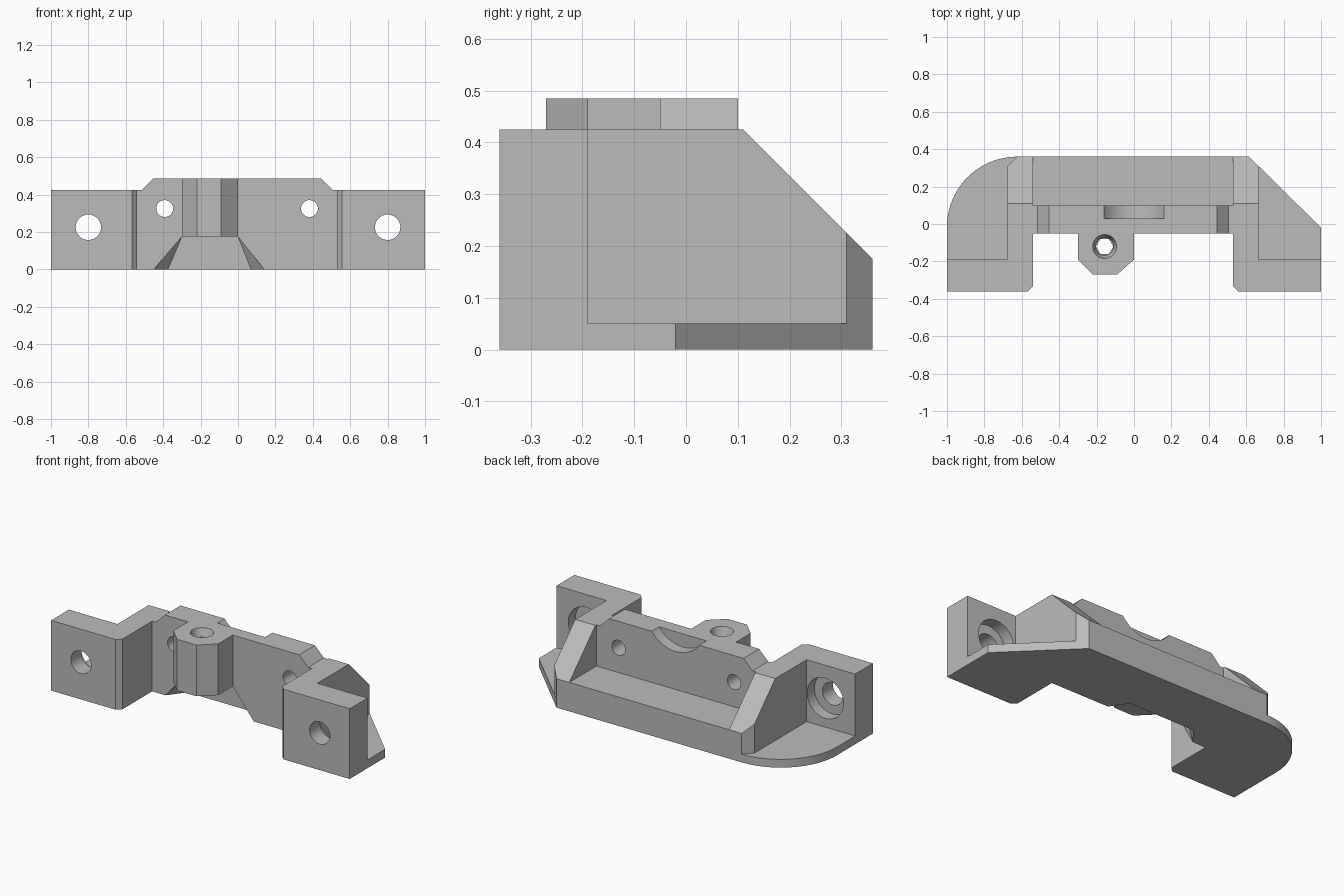
import bpy, bmesh
from math import sin, cos, pi, radians
from mathutils import Vector

if "Cube" in bpy.data.objects:
    bpy.data.objects.remove(bpy.data.objects["Cube"], do_unlink=True)

grey = bpy.data.materials.new("matte grey")
grey.use_nodes = True
COLOUR = (0.5, 0.5, 0.5, 1)
grey.diffuse_color = COLOUR
grey.node_tree.nodes["Principled BSDF"].inputs["Base Color"].default_value = COLOUR

FRONT, BACK, PLATE_BACK = -0.36, 0.36, -0.19
WALL_FRONT, WALL_BACK = -0.05, 0.10
TOP, RIDGE, FLOOR, WING = 0.425, 0.485, 0.175, 0.05
MID, INNER, OUTER = -0.005, 0.535, 0.67


def finish(name, bm):
    bmesh.ops.recalc_face_normals(bm, faces=bm.faces)
    mesh = bpy.data.meshes.new(name)
    bm.to_mesh(mesh)
    bm.free()
    obj = bpy.data.objects.new(name, mesh)
    bpy.context.collection.objects.link(obj)
    mesh.materials.append(grey)
    return obj


def prism(points, axis, lo, hi):
    """Extrude a 2D outline along 'y' (outline in xz) or 'z' (outline in xy)."""
    bm = bmesh.new()
    place = (lambda p: (p[0], lo, p[1])) if axis == "y" else (lambda p: (p[0], p[1], lo))
    step = Vector((0, hi - lo, 0) if axis == "y" else (0, 0, hi - lo))
    face = bm.faces.new([bm.verts.new(place(p)) for p in points])
    out = bmesh.ops.extrude_face_region(bm, geom=[face])
    verts = [v for v in out["geom"] if isinstance(v, bmesh.types.BMVert)]
    bmesh.ops.translate(bm, vec=step, verts=verts)
    return bm


def ring(a, b, r, n=40):
    return [(a + r * cos(2 * pi * i / n), b + r * sin(2 * pi * i / n)) for i in range(n)]


def cut(obj, bm):
    tool = finish("cutter", bm)
    tool.hide_render = True
    mod = obj.modifiers.new("cut", "BOOLEAN")
    mod.operation, mod.solver, mod.object = "DIFFERENCE", "EXACT", tool
    bpy.context.view_layer.objects.active = obj
    bpy.ops.object.modifier_apply(modifier=mod.name)
    bpy.data.objects.remove(tool, do_unlink=True)


def smooth(obj):
    bpy.ops.object.select_all(action="DESELECT")
    obj.select_set(True)
    bpy.context.view_layer.objects.active = obj
    bpy.ops.object.shade_smooth_by_angle(angle=radians(25))


# Centre wall with bevelled ridge
half = [(INNER, 0), (INNER, TOP), (0.51, TOP), (0.45, RIDGE)]
outline = [(MID + x, z) for x, z in half] + [(MID - x, z) for x, z in reversed(half)]
wall = finish("centre_wall", prism(outline, "y", WALL_FRONT, WALL_BACK))
for side in (-1, 1):
    cut(wall, prism(ring(MID + side * 0.387, 0.325, 0.045), "y", -0.2, 0.2))
# Shallow round scoop in the back of the ridge
cut(wall, prism(ring(0, 0.605, 0.2, 80), "y", 0.03, 0.2))

# Flared relief below the boss
near = [(-0.45, 0), (-0.3, FLOOR), (0, FLOOR), (0.14, 0)]
far = [(-0.375, 0), (-0.3, 0.1), (-0.3, FLOOR), (0, FLOOR), (0, 0.1), (0.07, 0)]
bm = bmesh.new()
for pts, y in ((near, WALL_FRONT), (near, WALL_FRONT - 0.02), (far, 0.05)):
    for x, z in pts:
        bm.verts.new((x, y, z))
        if z == 0:
            bm.verts.new((x, y, -0.02))
bmesh.ops.convex_hull(bm, input=bm.verts)
cut(wall, bm)
smooth(wall)

# Tray floor behind the wall
tray = [(MID - INNER, WALL_BACK), (MID + INNER, WALL_BACK), (MID + INNER, BACK), (MID - INNER, BACK)]
finish("tray_floor", prism(tray, "z", 0, FLOOR))

# Octagonal boss with a countersunk hexagonal hole
boss_plan = [(-0.3, WALL_FRONT), (-0.3, -0.19), (-0.22, -0.27), (-0.09, -0.27),
             (0, -0.19), (0, WALL_FRONT)]
boss = finish("boss", prism(boss_plan, "z", FLOOR, RIDGE))
HX, HY = -0.157, -0.12
cut(boss, prism(ring(HX, HY, 0.046, 6), "z", 0, 0.6))
bm = prism(ring(HX, HY, 0.067), "z", RIDGE - 0.05, RIDGE + 0.01)
for v in bm.verts:
    if v.co.z < RIDGE:
        v.co.x = HX + (v.co.x - HX) * 0.72
        v.co.y = HY + (v.co.y - HY) * 0.72
cut(boss, bm)
smooth(boss)

for side, label in ((-1, "right"), (1, "left")):
    inner, outer = MID + side * INNER, MID + side * OUTER

    # Sloped brace with clipped vertical corners
    plan = [(inner, BACK), (inner, FRONT + 0.027), (inner + side * 0.027, FRONT),
            (outer, FRONT), (outer, BACK - 0.05), (outer - side * 0.05, BACK)]
    bm = prism(plan, "z", 0, TOP)
    bmesh.ops.bisect_plane(bm, geom=bm.verts[:] + bm.edges[:] + bm.faces[:],
                           plane_co=(0, 0.11, TOP), plane_no=(0, 1, 1), clear_outer=True)
    bmesh.ops.holes_fill(bm, edges=[e for e in bm.edges if e.is_boundary])
    finish(label + "_brace", bm)

    # Mounting plate with counterbored screw hole
    plan = [(outer, FRONT), (side, FRONT), (side, PLATE_BACK), (outer, PLATE_BACK)]
    plate = finish(label + "_mounting_plate", prism(plan, "z", 0, TOP))
    cut(plate, prism(ring(side * 0.8, 0.225, 0.068), "y", -0.5, 0))
    cut(plate, prism(ring(side * 0.8, 0.225, 0.122), "y", PLATE_BACK - 0.07, 0))
    smooth(plate)

    # Thin wing: rounded on the right, clipped on the left
    corner = outer - side * 0.05
    if side < 0:
        r = 1 + corner
        edge = [(corner - r * cos(a), BACK - r + r * sin(a))
                for a in (pi / 2 * i / 24 for i in range(25))]
    else:
        edge = [(1, -0.02), (corner, BACK)]
    plan = [(outer, PLATE_BACK), (side, PLATE_BACK)] + edge + [(outer, BACK - 0.05)]
    smooth(finish(label + "_wing", prism(plan, "z", 0, WING)))
